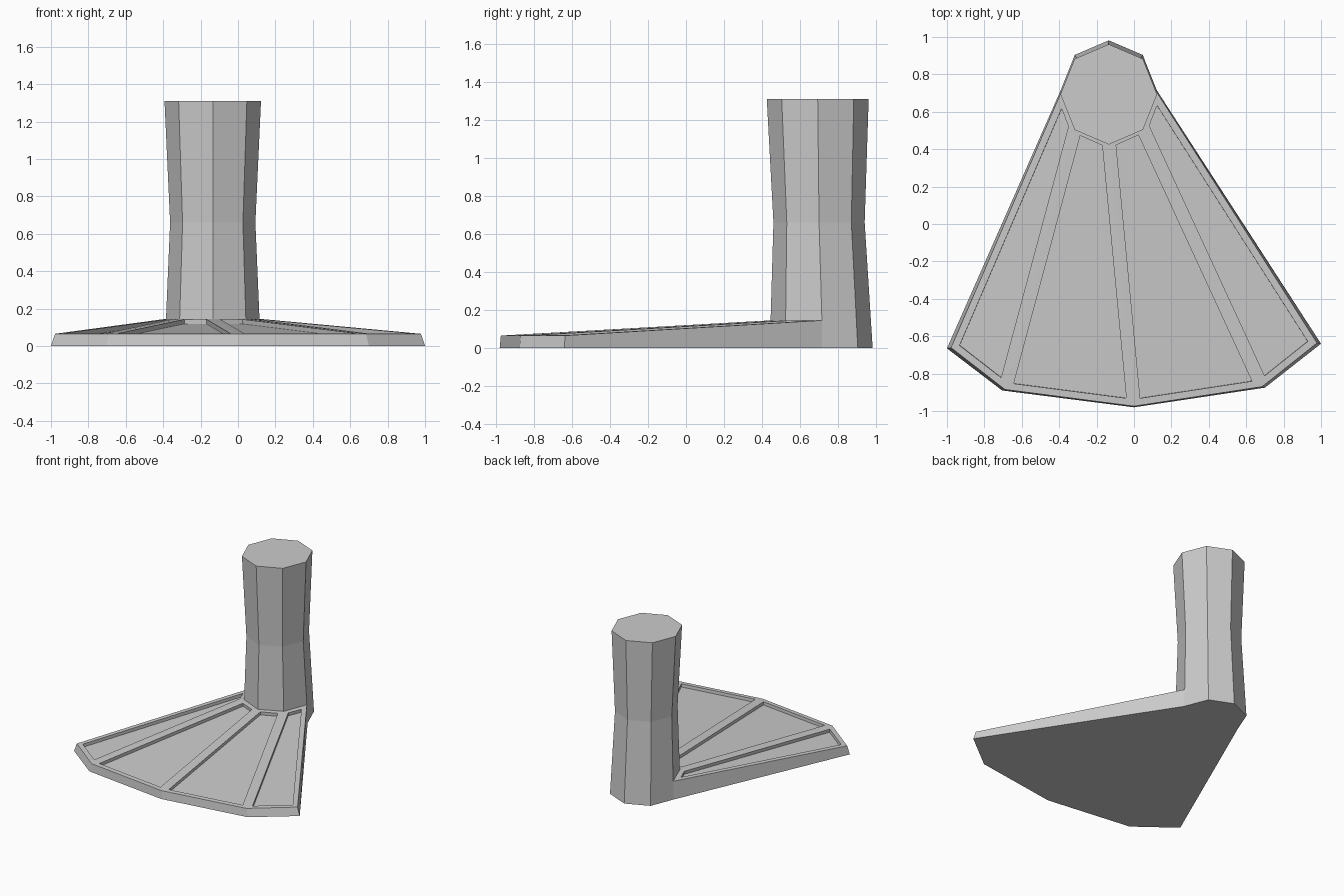
import bpy, bmesh
from math import cos, sin, pi

if "Cube" in bpy.data.objects:
    bpy.data.objects.remove(bpy.data.objects["Cube"])

bm = bmesh.new()

def ring(cy, rx, ry, z, indices=range(8)):
    """Octagonal ring of the leg; index 0 is +x, 2 is the back, 6 is the front."""
    return {i: bm.verts.new((-0.135 + rx * cos(i * pi / 4), cy + ry * sin(i * pi / 4), z))
            for i in indices}

# Leg rings: the lower back runs to the ground, the lower front stops on the foot
top = ring(0.693, 0.258, 0.268, 1.31)
mid = ring(0.70, 0.228, 0.24, 0.66)
low = ring(0.715, 0.25, 0.27, 0.145, (4, 5, 6, 7, 0))
ground = ring(0.715, 0.257, 0.267, 0.0, range(5))

bm.faces.new([top[i] for i in range(8)])
for i in range(8):
    j = (i + 1) % 8
    bm.faces.new((mid[i], mid[j], top[j], top[i]))
    if i >= 4:
        bm.faces.new((low[i], low[j], mid[j], mid[i]))
    else:
        loop = [ground[i], ground[j], mid[j], mid[i]]
        if i == 0:
            loop.append(low[0])
        if j == 4:
            loop.insert(2, low[4])
        bm.faces.new(loop)

# Webbed foot: five toe points, left to right
toes = [(-1, -0.665), (-0.705, -0.89), (0, -0.98), (0.70, -0.875), (1, -0.64)]
toe_low = [bm.verts.new((x, y, 0)) for x, y in toes]
toe_top = [bm.verts.new((x * 0.978, y * 0.994, 0.065)) for x, y in toes]
heel = [low[i] for i in (4, 5, 6, 7, 0)]
webs = []
for k in range(4):
    bm.faces.new((toe_low[k], toe_low[k + 1], toe_top[k + 1], toe_top[k]))
    webs.append(bm.faces.new((toe_top[k], toe_top[k + 1], heel[k + 1], heel[k])))
bm.faces.new((ground[4], toe_low[0], toe_top[0], low[4]))
bm.faces.new((toe_low[4], ground[0], low[0], toe_top[4]))
bm.faces.new([ground[i] for i in range(5)] + toe_low)
bmesh.ops.recalc_face_normals(bm, faces=bm.faces)

# Sunken web panels between the toe ridges
bmesh.ops.inset_individual(bm, faces=webs, thickness=0.037, use_even_offset=True)
bmesh.ops.inset_individual(bm, faces=webs, thickness=0.0, depth=-0.025)

mesh = bpy.data.meshes.new("webbed_foot_and_leg")
bm.to_mesh(mesh)
bm.free()
obj = bpy.data.objects.new("webbed_foot_and_leg", mesh)
bpy.context.collection.objects.link(obj)
